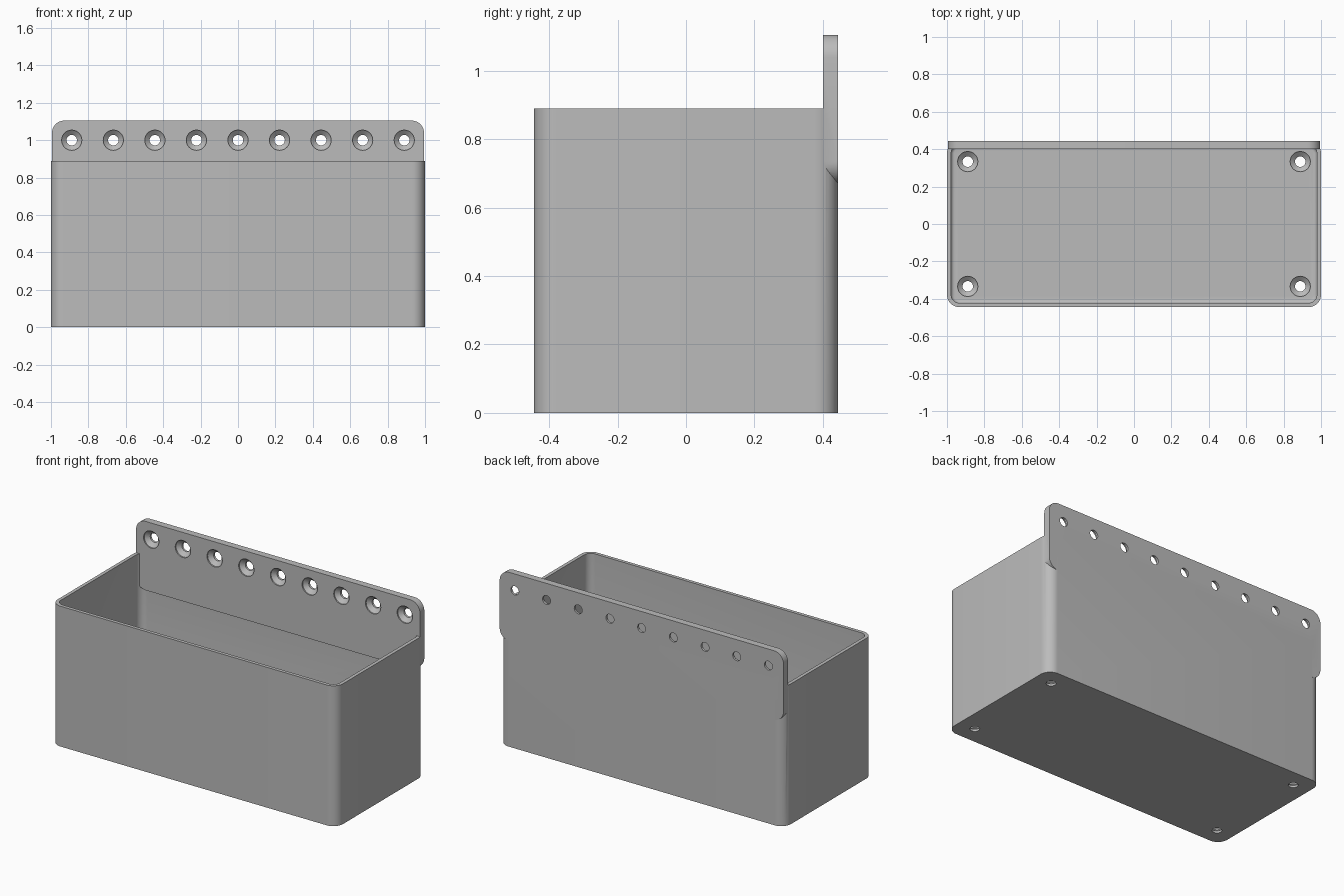
import bpy, bmesh
from math import cos, sin, pi, radians
from mathutils import Matrix

if "Cube" in bpy.data.objects:
    bpy.data.objects.remove(bpy.data.objects["Cube"], do_unlink=True)

W, D, H = 2.0, 0.889, 0.889      # bin size
WALL, FLOOR = 0.022, 0.044
R = 0.067                        # outer corner radius
PITCH = W / 9                    # hole spacing

grey = bpy.data.materials.new("Grey Plastic")
grey.use_nodes = True
color = (0.5, 0.5, 0.5, 1)
grey.diffuse_color = color
grey.node_tree.nodes["Principled BSDF"].inputs["Base Color"].default_value = color


def make_object(name, bm):
    bmesh.ops.recalc_face_normals(bm, faces=bm.faces)
    mesh = bpy.data.meshes.new(name)
    bm.to_mesh(mesh)
    bm.free()
    mesh.materials.append(grey)
    ob = bpy.data.objects.new(name, mesh)
    bpy.context.collection.objects.link(ob)
    return ob


def rounded_prism(w, d, h, r, steps=10):
    """Rounded rectangle in XY, extruded from z=0 to z=h."""
    bm = bmesh.new()
    ring = []
    for k, (sx, sy) in enumerate([(1, 1), (-1, 1), (-1, -1), (1, -1)]):
        for i in range(steps + 1):
            a = (k + i / steps) * pi / 2
            ring.append(bm.verts.new((sx * (w / 2 - r) + r * cos(a),
                                      sy * (d / 2 - r) + r * sin(a), 0)))
    base = bm.faces.new(ring)
    top = bmesh.ops.extrude_face_region(bm, geom=[base])["geom"]
    bmesh.ops.translate(bm, vec=(0, 0, h),
                        verts=[v for v in top if isinstance(v, bmesh.types.BMVert)])
    return bm


def lathe(bm, profile, matrix, sides=32):
    """Closed solid of revolution about z, placed by a matrix."""
    rings = [[bm.verts.new(matrix @ Matrix.Rotation(2 * pi * i / sides, 4, "Z")
                           @ Matrix.Translation((r, 0, z)).translation)
              for i in range(sides)] for r, z in profile]
    for a, b in zip(rings, rings[1:]):
        for i in range(sides):
            j = (i + 1) % sides
            bm.faces.new((a[i], a[j], b[j], b[i]))
    bm.faces.new(rings[0])
    bm.faces.new(rings[-1])


def combine(target, tool, operation):
    mod = target.modifiers.new(operation, "BOOLEAN")
    mod.operation, mod.object, mod.solver = operation, tool, "EXACT"
    bpy.context.view_layer.objects.active = target
    bpy.ops.object.modifier_apply(modifier=mod.name)
    bpy.data.objects.remove(tool, do_unlink=True)


# Bin shell with a cavity whose floor edge is filleted
bin_body = make_object("bin", rounded_prism(W, D, H, R))
bm = rounded_prism(W - 2 * WALL, D - 2 * WALL, H, R - WALL)
bmesh.ops.bevel(bm, geom=[e for e in bm.edges if all(v.co.z < 0.001 for v in e.verts)],
                offset=0.018, segments=4, profile=0.5, affect="EDGES")
bmesh.ops.translate(bm, vec=(0, 0, FLOOR), verts=bm.verts)
combine(bin_body, make_object("cavity_cutter", bm), "DIFFERENCE")

# Rear mounting plate, standing upright and flush with the back
BOTTOM, TOP = 0.669, 1.105
bm = rounded_prism(1.99, TOP - BOTTOM, FLOOR, R)
bmesh.ops.transform(bm, verts=bm.verts,
                    matrix=Matrix.Translation((0, D / 2, (TOP + BOTTOM) / 2))
                    @ Matrix.Rotation(pi / 2, 4, "X"))
combine(bin_body, make_object("mounting_plate", bm), "UNION")

# Countersunk screw holes: a row in the plate and four in the floor
profile = [(0.028, -0.1), (0.028, -0.03), (0.054, -0.008), (0.054, 0.03)]
bm = bmesh.new()
for i in range(-4, 5):
    lathe(bm, profile, Matrix.Translation((i * PITCH, D / 2 - FLOOR, 1.0))
          @ Matrix.Rotation(pi / 2, 4, "X"))
for sx in (-1, 1):
    for sy in (-1, 1):
        lathe(bm, profile, Matrix.Translation((sx * 4 * PITCH, sy * 1.5 * PITCH, FLOOR)))
combine(bin_body, make_object("hole_cutter", bm), "DIFFERENCE")

# Smooth curved surfaces, sharp edges
bpy.ops.object.select_all(action="DESELECT")
bin_body.select_set(True)
bpy.context.view_layer.objects.active = bin_body
bpy.ops.object.shade_smooth_by_angle(angle=radians(28))
